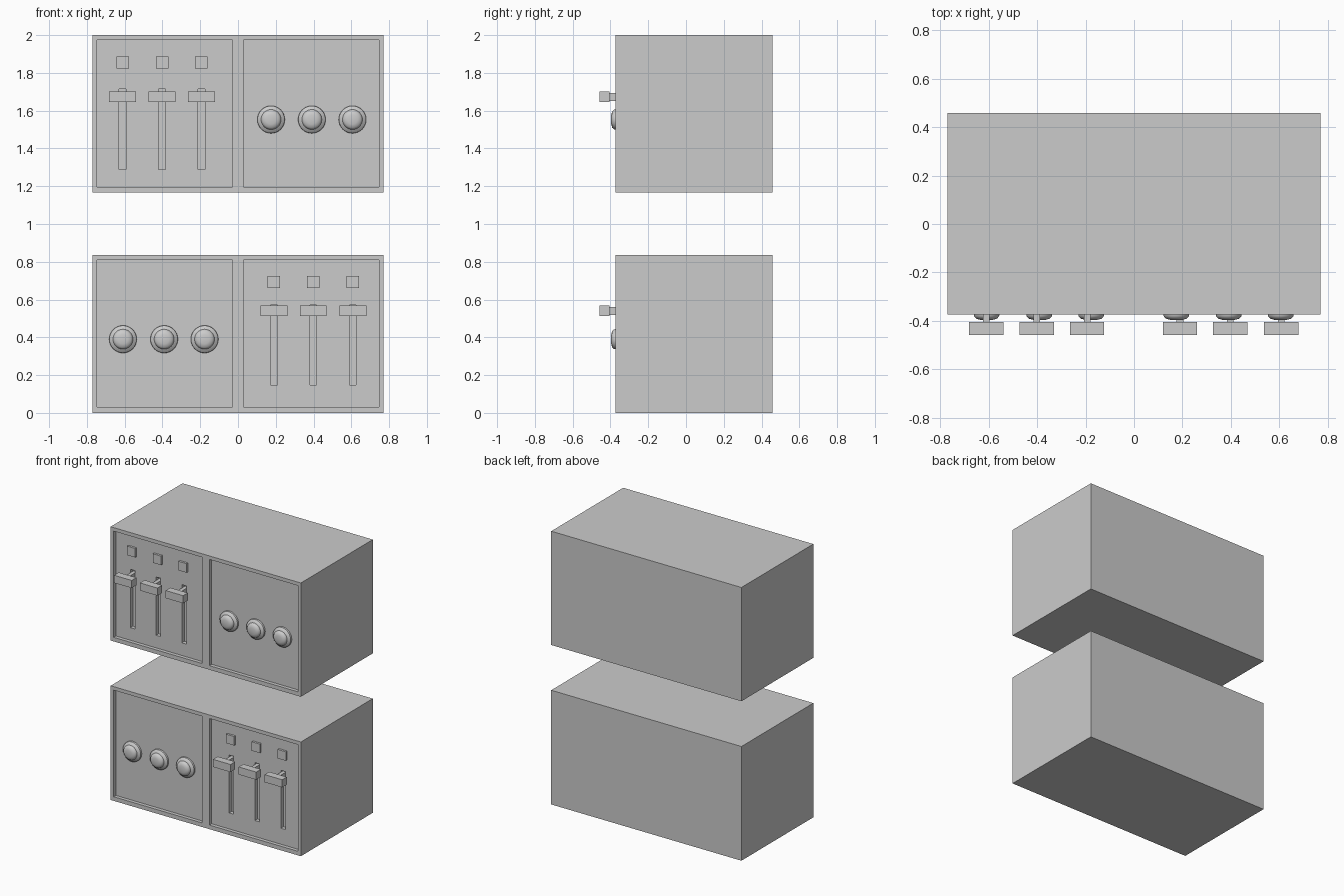
import bpy, bmesh, math
from mathutils import Matrix

if "Cube" in bpy.data.objects:
    bpy.data.objects.remove(bpy.data.objects["Cube"])

FRONT, BACK = -0.373, 0.459      # case front and back
PANEL = FRONT + 0.026            # recessed panel surface
SLOT = PANEL + 0.03              # slot floor


def boxes(name, ranges):
    """One object made of axis aligned boxes (x0, x1, y0, y1, z0, z1)."""
    bm = bmesh.new()
    for x0, x1, y0, y1, z0, z1 in ranges:
        m = Matrix.Translation(((x0 + x1) / 2, (y0 + y1) / 2, (z0 + z1) / 2))
        m = m @ Matrix.Diagonal((x1 - x0, y1 - y0, z1 - z0, 1))
        bmesh.ops.create_cube(bm, size=1, matrix=m)
    me = bpy.data.meshes.new(name)
    bm.to_mesh(me)
    bm.free()
    ob = bpy.data.objects.new(name, me)
    bpy.context.collection.objects.link(ob)
    return ob


def cut(ob, name, ranges):
    """Carve boxes out of an object and remove the cutter."""
    cutter = boxes(name, ranges)
    cutter.hide_render = True
    mod = ob.modifiers.new(name, 'BOOLEAN')
    mod.operation, mod.solver, mod.object = 'DIFFERENCE', 'EXACT', cutter
    bpy.context.view_layer.objects.active = ob
    bpy.ops.object.modifier_apply(modifier=name)
    bpy.data.objects.remove(cutter)


def knob(name, x, z, steps=32):
    """Domed dial: a radius/height profile spun around the y axis."""
    profile = [(0.073, 0), (0.072, 0.012), (0.058, 0.024), (0.053, 0.026), (0.052, 0.034),
               (0.043, 0.044), (0.025, 0.049), (0, 0.05)]
    bm = bmesh.new()
    vs = [bm.verts.new((x + r, PANEL - h, z)) for r, h in profile]
    es = [bm.edges.new(p) for p in zip(vs, vs[1:])]
    bmesh.ops.spin(bm, geom=vs + es, cent=(x, PANEL, z), axis=(0, 1, 0),
                   angle=math.tau, steps=steps)
    bmesh.ops.remove_doubles(bm, verts=bm.verts[:], dist=1e-5)
    bmesh.ops.recalc_face_normals(bm, faces=bm.faces[:])
    # open rim sits on the panel; make sure the dome faces the front
    if sum(f.normal.y * f.calc_area() for f in bm.faces) > 0:
        bmesh.ops.reverse_faces(bm, faces=bm.faces[:])
    me = bpy.data.meshes.new(name)
    bm.to_mesh(me)
    bm.free()
    ob = bpy.data.objects.new(name, me)
    bpy.context.collection.objects.link(ob)
    bpy.ops.object.select_all(action='DESELECT')
    ob.select_set(True)
    bpy.context.view_layer.objects.active = ob
    bpy.ops.object.shade_smooth_by_angle(angle=math.radians(35))


def console(tag, z0, z1, sliders, dials, dial_z, slot_z, grip_z, button_z):
    # case with two recessed panels and the slider slots
    case = boxes(tag + "_case", [(-0.77, 0.77, FRONT, BACK, z0, z1)])
    cut(case, "panel_cutter", [(a, b, FRONT - 0.1, PANEL, z0 + 0.03, z1 - 0.026)
                               for a, b in ((-0.746, -0.03), (0.03, 0.746))])
    cut(case, "slot_cutter", [(x - 0.018, x + 0.018, PANEL - 0.05, SLOT, *slot_z)
                              for x in sliders])
    for i, x in enumerate(sliders, 1):
        # slider grip on a thin stem, with a square button above
        boxes(f"{tag}_slider_grip_{i}", [(x - 0.071, x + 0.071, -0.459, -0.405,
                                          grip_z - 0.028, grip_z + 0.028)])
        boxes(f"{tag}_slider_stem_{i}", [(x - 0.0135, x + 0.0135, -0.41, SLOT,
                                          grip_z - 0.021, grip_z + 0.021)])
        boxes(f"{tag}_button_{i}", [(x - 0.033, x + 0.033, PANEL - 0.016, PANEL + 0.005,
                                     button_z - 0.033, button_z + 0.033)])
    for i, x in enumerate(dials, 1):
        knob(f"{tag}_knob_{i}", x, dial_z)


console("upper", 1.167, 2.0, (-0.611, -0.402, -0.194), (0.175, 0.391, 0.606),
        1.553, (1.289, 1.716), 1.673, 1.855)
console("lower", 0.0, 0.836, (0.19, 0.398, 0.608), (-0.609, -0.391, -0.177),
        0.39, (0.147, 0.571), 0.54, 0.693)
